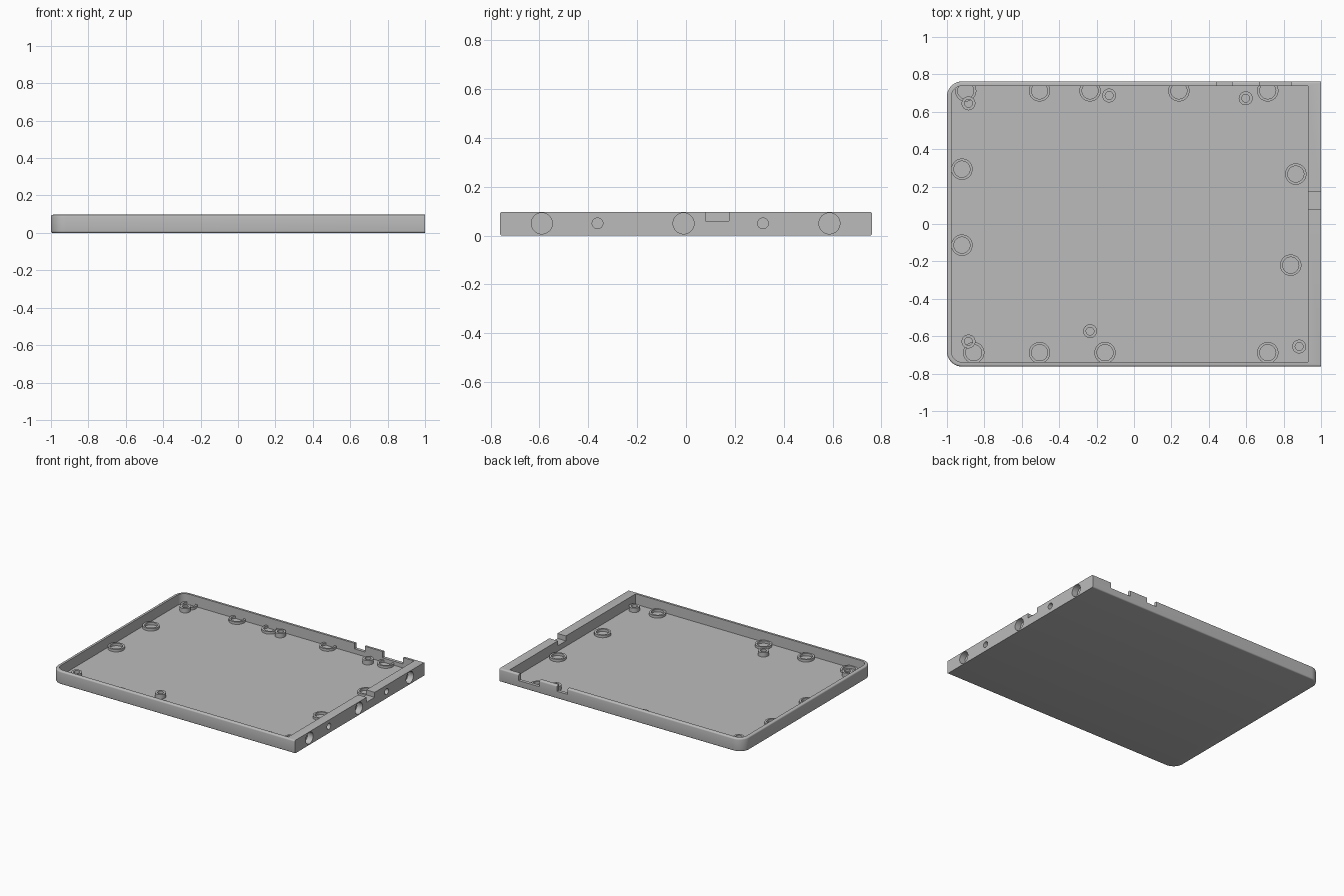
import bpy, bmesh, math
from mathutils import Matrix

if "Cube" in bpy.data.objects:
    bpy.data.objects.remove(bpy.data.objects["Cube"])

HEIGHT, FLOOR = 0.097, 0.02
HALF_Y, CORNER, FILLET = 0.762, 0.08, 0.01
WALL, INNER_RIGHT = 0.024, 0.93

grey = bpy.data.materials.new("plain grey")
grey.use_nodes = True
grey.diffuse_color = (0.5, 0.5, 0.5, 1)
grey.node_tree.nodes["Principled BSDF"].inputs["Base Color"].default_value = grey.diffuse_color


def make_object(name, bm):
    bmesh.ops.recalc_face_normals(bm, faces=bm.faces)
    mesh = bpy.data.meshes.new(name)
    bm.to_mesh(mesh)
    bm.free()
    obj = bpy.data.objects.new(name, mesh)
    obj.data.materials.append(grey)
    bpy.context.collection.objects.link(obj)
    return obj


def outline(inset, right, steps=10):
    """Rectangle with rounded left corners and square right corners."""
    r, y = CORNER - inset, HALF_Y - inset
    pts = [(right, -y), (right, y)]
    for sign, start in ((1, math.pi / 2), (-1, math.pi)):
        for i in range(steps + 1):
            a = start + math.pi / 2 * i / steps
            pts.append((-1 + CORNER + r * math.cos(a),
                        sign * (HALF_Y - CORNER) + r * math.sin(a)))
    return pts


def loft(name, layers, right):
    """Stack outlines given as (inset, z) into a closed solid."""
    bm = bmesh.new()
    loops = [[bm.verts.new((x, y, z)) for x, y in outline(d, right)] for d, z in layers]
    for low, high in zip(loops, loops[1:]):
        for i in range(len(low)):
            j = (i + 1) % len(low)
            bm.faces.new((low[i], low[j], high[j], high[i]))
    bm.faces.new(loops[0])
    bm.faces.new(loops[-1])
    return make_object(name, bm)


def box(name, x0, x1, y0, y1, z0, z1):
    bm = bmesh.new()
    bmesh.ops.create_cube(bm, size=1)
    for v in bm.verts:
        v.co = ((x0 + x1) / 2 + v.co.x * (x1 - x0),
                (y0 + y1) / 2 + v.co.y * (y1 - y0),
                (z0 + z1) / 2 + v.co.z * (z1 - z0))
    return make_object(name, bm)


def side_pocket(name, y, radius, depth):
    bm = bmesh.new()
    turn = Matrix.Translation((1, y, 0.05)) @ Matrix.Rotation(math.pi / 2, 4, "Y")
    bmesh.ops.create_cone(bm, cap_ends=True, segments=40, radius1=radius,
                          radius2=radius, depth=2 * depth, matrix=turn)
    return make_object(name, bm)


def ring(name, x, y, outer, inner, height, segments=40):
    """Upright collar on the floor, trimmed where it runs into a side wall."""
    bm = bmesh.new()
    low, high = FLOOR - 0.005, FLOOR + height
    profile = [(outer, low), (outer, high), (inner, high), (inner, low)]
    columns = []
    for i in range(segments):
        a = 2 * math.pi * i / segments
        column = []
        for r, z in profile:
            limit = HALF_Y - (0.01 if r == outer else 0.013)
            py = max(-limit, min(limit, y + r * math.sin(a)))
            column.append(bm.verts.new((x + r * math.cos(a), py, z)))
        columns.append(column)
    for i in range(segments):
        a, b = columns[i], columns[(i + 1) % segments]
        for k in range(4):
            m = (k + 1) % 4
            bm.faces.new((a[k], b[k], b[m], a[m]))
    return make_object(name, bm)


def smooth(obj):
    bpy.ops.object.select_all(action="DESELECT")
    obj.select_set(True)
    bpy.context.view_layer.objects.active = obj
    bpy.ops.object.shade_smooth_by_angle(angle=math.radians(35))


# Tray body with softened top and bottom edges
angles = [math.pi / 2 * i / 4 for i in range(5)]
lower = [(FILLET * (1 - math.sin(a)), FILLET * (1 - math.cos(a))) for a in angles]
upper = [(d, HEIGHT - z) for d, z in reversed(lower)]
tray = loft("tray", lower + upper, 1)

# Cavity, wall notches and blind holes in the thick end wall
cutters = [
    loft("cavity_cutter", [(WALL, FLOOR), (WALL, 0.2)], INNER_RIGHT),
    box("end_notch_cutter", 0.9, 1.1, 0.08, 0.175, 0.06, 0.2),
    box("narrow_notch_cutter", 0.44, 0.525, 0.7, 0.8, 0.055, 0.2),
    box("wide_notch_cutter", 0.67, 0.84, 0.7, 0.8, 0.05, 0.2),
]
cutters += [side_pocket("magnet_hole_cutter", y, 0.043, 0.045) for y in (-0.59, -0.01, 0.587)]
cutters += [side_pocket("pin_hole_cutter", y, 0.022, 0.045) for y in (-0.362, 0.315)]

bpy.context.view_layer.objects.active = tray
for cutter in cutters:
    cutter.hide_render = True
    mod = tray.modifiers.new(cutter.name, "BOOLEAN")
    mod.operation, mod.solver, mod.object = "DIFFERENCE", "EXACT", cutter
    bpy.ops.object.modifier_apply(modifier=mod.name)
for cutter in cutters:
    bpy.data.objects.remove(cutter)
smooth(tray)

# Low magnet collars around the floor
back, front = 0.712, -0.688
collars = [(x, back) for x in (-0.9, -0.505, -0.235, 0.24, 0.715)]
collars += [(x, front) for x in (-0.857, -0.505, -0.155, 0.715)]
collars += [(-0.92, 0.293), (-0.92, -0.113), (0.865, 0.267), (0.838, -0.22)]
for x, y in collars:
    smooth(ring("magnet_collar", x, y, 0.057, 0.043, 0.018))

# Taller screw posts
posts = [(-0.885, 0.645), (-0.133, 0.687), (0.597, 0.672),
         (-0.235, -0.573), (-0.885, -0.628), (0.883, -0.655)]
for x, y in posts:
    smooth(ring("screw_post", x, y, 0.037, 0.021, 0.032))
